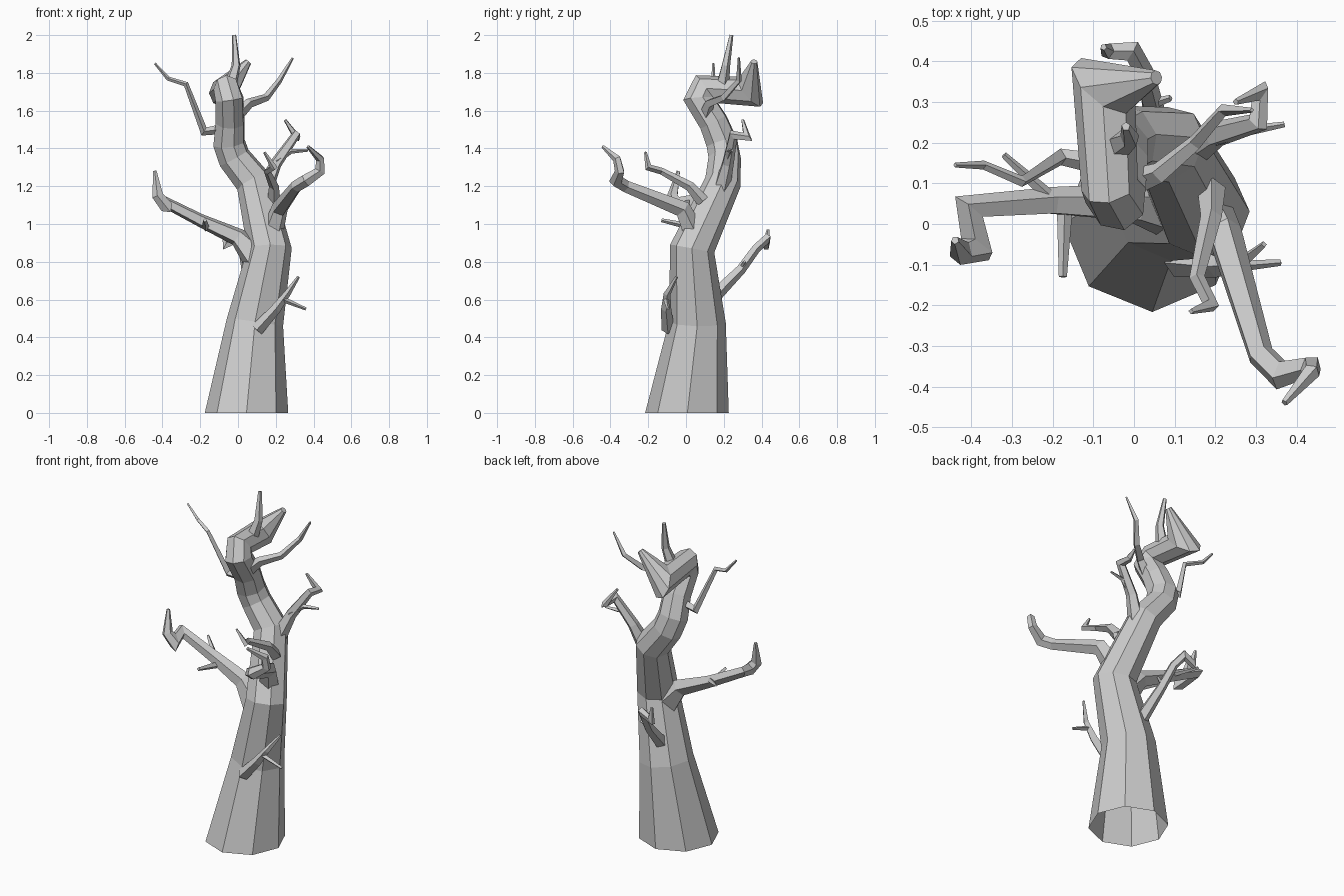
import bpy, bmesh, math
from mathutils import Vector


def limb(name, pts, radii, sides=5, base_normal=None, phase=0.0):
    """Faceted tapering tube with mitred elbows, capped at the tip."""
    p = [Vector(q) for q in pts]
    dirs = [(b - a).normalized() for a, b in zip(p, p[1:])]
    ref = Vector((0, 1, 0)) if abs(dirs[0].y) < 0.9 else Vector((1, 0, 0))
    u = (ref - dirs[0] * ref.dot(dirs[0])).normalized()
    v = dirs[0].cross(u)
    offs = [u * math.cos(a) + v * math.sin(a)
            for a in (phase + 2 * math.pi * k / sides for k in range(sides))]
    bm = bmesh.new()
    prev = None
    for i, c in enumerate(p):
        d_in = dirs[max(i - 1, 0)]
        d_out = dirs[min(i, len(dirs) - 1)]
        n = (d_in + d_out).normalized()
        if i == 0 and base_normal:
            n = Vector(base_normal)
        # slide each corner along the limb onto the joint plane
        ring = []
        for o in offs:
            r = o * radii[i]
            ring.append(bm.verts.new(c + r - d_in * (r.dot(n) / d_in.dot(n))))
        if prev:
            for k in range(sides):
                j = (k + 1) % sides
                bm.faces.new((prev[k], prev[j], ring[j], ring[k]))
        q = d_in.rotation_difference(d_out)
        offs = [q @ o for o in offs]
        prev = ring
    bm.faces.new(prev)
    me = bpy.data.meshes.new(name)
    bm.to_mesh(me)
    bm.free()
    ob = bpy.data.objects.new(name, me)
    bpy.context.collection.objects.link(ob)
    return ob


# Trunk: leaning, hooked over at the top with a broken upward spike, open base
limb("trunk",
     [(.045, .005, 0), (.09, .06, .48), (.167, .033, .87), (.085, .195, 1.22),
      (-.02, .205, 1.35), (-.048, .19, 1.43), (-.042, .145, 1.54),
      (-.045, .07, 1.66), (-.06, .095, 1.715), (-.075, .34, 1.70),
      (.055, .36, 1.86)],
     [.22, .15, .115, .095, .087, .086, .08, .077, .07, .076, .018],
     sides=8, base_normal=(0, 0, 1))

# Large left branch with upturned hook, and its twigs
limb("left_branch",
     [(.1, .04, .82), (0, .05, .93), (-.2, .055, 1.02), (-.405, .04, 1.125),
      (-.385, -.06, 1.10), (-.425, -.07, 1.15), (-.44, -.04, 1.28)],
     [.085, .05, .036, .03, .036, .03, .01])
limb("left_twig_front", [(-.17, .05, .98), (-.175, -.13, 1.02)], [.02, .01], 4)
limb("left_twig_back", [(-.2, .06, 1.03), (-.32, .17, 1.07)], [.018, .008], 4)

# Long front right branch
limb("front_right_branch",
     [(.18, .04, .95), (.22, -.02, 1.08), (.31, -.32, 1.20), (.36, -.37, 1.23),
      (.435, -.35, 1.28), (.435, -.365, 1.345), (.37, -.44, 1.41)],
     [.06, .045, .033, .034, .026, .022, .009])

# Short front branch
limb("front_branch",
     [(.19, .09, 1.12), (.19, .02, 1.2), (.155, -.13, 1.28),
      (.19, -.2, 1.3), (.14, -.215, 1.38)],
     [.035, .026, .018, .017, .007], 4)

# Low front branch and twig
limb("low_branch",
     [(.1, -.095, .44), (.2, -.105, .55), (.26, -.1, .63), (.32, -.05, .72)],
     [.035, .027, .018, .008], 4)
limb("low_twig", [(.24, -.105, .6), (.36, -.095, .55)], [.015, .008], 4)

# Back branch with curled tip
limb("back_branch",
     [(.07, .13, .6), (.045, .29, .76), (.025, .37, .87), (-.005, .425, .92),
      (-.065, .425, .89), (-.075, .435, .97)],
     [.04, .028, .025, .024, .02, .008])
limb("back_twig", [(.03, .29, .76), (.09, .31, .8)], [.015, .008], 4)

# Back right branch and twig
limb("back_right_branch",
     [(.13, .18, 1.16), (.2, .22, 1.32), (.305, .25, 1.47),
      (.31, .325, 1.46), (.25, .3, 1.55)],
     [.05, .033, .024, .02, .008])
limb("back_right_twig",
     [(.2, .21, 1.33), (.28, .23, 1.385), (.37, .245, 1.39)],
     [.018, .013, .007], 4)

# Upper thin branches
limb("upper_right_branch",
     [(-.01, .1, 1.57), (.06, .125, 1.64), (.15, .2, 1.67), (.22, .28, 1.76),
      (.29, .28, 1.88)],
     [.035, .026, .02, .015, .006], 4)
limb("upper_left_branch",
     [(-.1, .15, 1.5), (-.18, .165, 1.49), (-.275, .105, 1.74),
      (-.37, .145, 1.77), (-.44, .145, 1.85)],
     [.025, .02, .013, .011, .006], 4)

# Topmost spike
limb("top_spike",
     [(-.045, .19, 1.72), (-.01, .21, 1.84), (-.02, .24, 2.0)],
     [.038, .024, .011])
